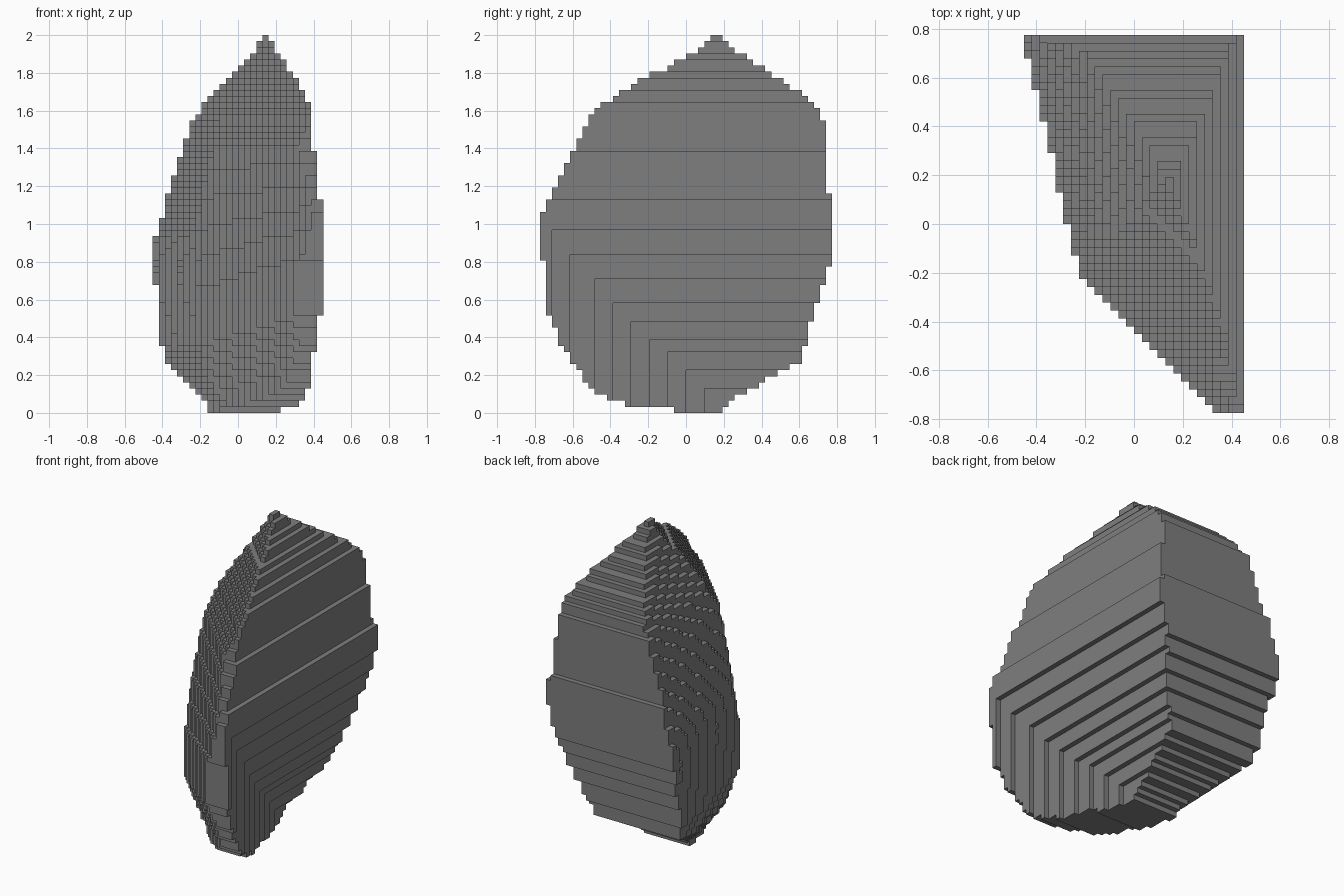
import bpy, bmesh

cube = bpy.data.objects.get("Cube")
if cube:
    bpy.data.objects.remove(cube, do_unlink=True)

CELL = 1 / 31
SIZE = (28, 48, 62)


def profile(*knots):
    """Piecewise linear function through the knots."""
    def value(t):
        if t <= knots[0][0]:
            return knots[0][1]
        for (a, p), (b, q) in zip(knots, knots[1:]):
            if t <= b:
                return p + (q - p) * (t - a) / (b - a)
        return knots[-1][1]
    return value


# Limits of the rock by height
left_top = profile((.97, .45), (1.13, .436), (1.64, .371), (1.77, .306), (1.87, .235), (1.96, .18), (1.97, .155))
left_low = profile((0, .14), (.13, .177), (.58, .338), (.97, .436))
back = profile((0, .178), (.06, .23), (.13, .345), (.25, .56), (.27, .598), (.69, .728), (.78, .759),
               (.97, .768), (1.16, .759), (1.55, .726), (1.61, .69), (1.71, .58), (1.87, .345), (1.97, .18))
front = profile((.017, -.05), (.048, -.31), (.07, -.42), (.16, -.53), (.36, -.66), (.52, -.727),
                (.8, -.758), (.93, -.768), (1.06, -.758), (1.39, -.6), (1.64, -.46), (1.97, .13))
right = profile((0, -.15), (.06, -.16), (.13, -.26), (.26, -.372), (.36, -.405), (.68, -.436),
                (.8, -.445), (.94, -.436), (1.26, -.335), (1.55, -.24), (1.68, -.145), (1.95, .11), (1.98, .13))
right_slope = profile((.9, .235), (1.4, .185), (1.8, .21))
# Diagonal front face, twisted in its lower part
slant = profile((.01, -.26), (.11, -.3), (.41, -.45), (.55, -.443), (1.39, -.27), (1.64, -.07), (1.97, .29))
twist = profile((.9, .3), (1.4, 0))
# Front fin that runs beside the hollow on the left face
fin = profile((-.71, .437), (-.39, .338), (.1, .177), (.78, 0))


def centre(i, j, k):
    return ((i + .5 - SIZE[0] / 2) * CELL, (j + .5 - SIZE[1] / 2) * CELL, (k + .5) * CELL)


def inside(x, y, z):
    if not front(z) <= y <= back(z):
        return False
    if x > min(left_top(z), max(left_low(z), fin(y))):
        return False
    if x < right(z) + right_slope(z) * max(back(z) - .03 - y, 0):
        return False
    return x + y >= slant(z - twist(z) * (x + .2))


solid = {(i, j, k) for k in range(SIZE[2]) for j in range(SIZE[1]) for i in range(SIZE[0])
         if inside(*centre(i, j, k))}

# Stepped skin: one square wherever a cell meets the air
bm = bmesh.new()
corners = {}


def corner(p):
    if p not in corners:
        corners[p] = bm.verts.new(((p[0] - SIZE[0] / 2) * CELL, (p[1] - SIZE[1] / 2) * CELL, p[2] * CELL))
    return corners[p]


for cell in sorted(solid):
    for axis in range(3):
        for side in (0, 1):
            step = [0, 0, 0]
            step[axis] = 2 * side - 1
            if tuple(c + s for c, s in zip(cell, step)) in solid:
                continue
            ring = []
            for u, v in ((0, 0), (1, 0), (1, 1), (0, 1)):
                p = list(cell)
                p[axis] += side
                p[(axis + 1) % 3] += u
                p[(axis + 2) % 3] += v
                ring.append(corner(tuple(p)))
            bm.faces.new(ring if side else ring[::-1])

# Merge the squares into broad flat steps
bm.normal_update()
bmesh.ops.dissolve_limit(bm, angle_limit=.02, verts=bm.verts[:], edges=bm.edges[:])
mesh = bpy.data.meshes.new("rock")
bm.to_mesh(mesh)
bm.free()
rock = bpy.data.objects.new("rock", mesh)
bpy.context.scene.collection.objects.link(rock)

# Stone colour
stone = bpy.data.materials.new("grey stone")
stone.use_nodes = True
grey = (.21, .21, .21, 1)
stone.diffuse_color = grey
stone.node_tree.nodes["Principled BSDF"].inputs["Base Color"].default_value = grey
mesh.materials.append(stone)
